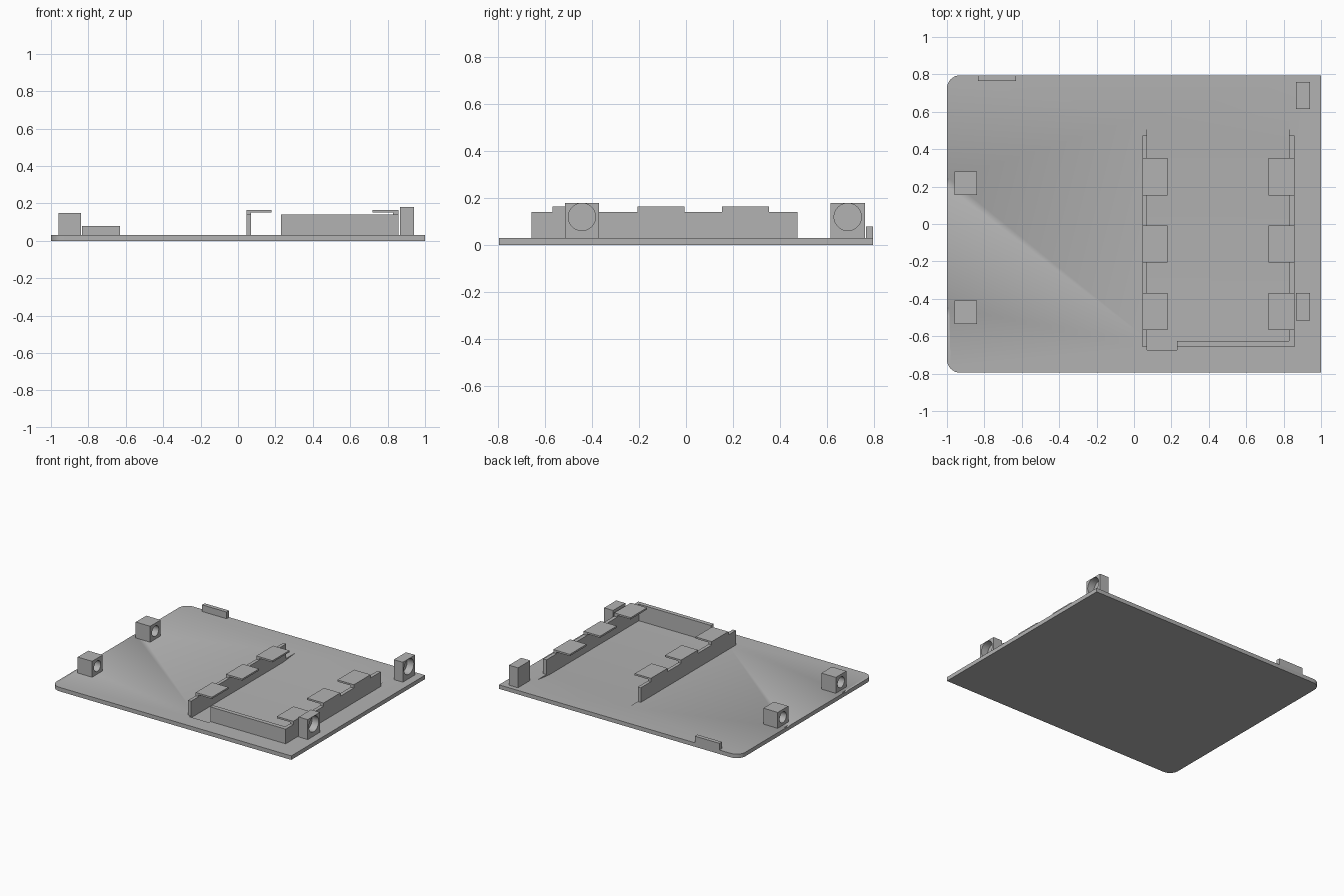
import bpy, bmesh, math

if "Cube" in bpy.data.objects:
    bpy.data.objects.remove(bpy.data.objects["Cube"])

grey = bpy.data.materials.new("plain grey")
grey.diffuse_color = (0.45, 0.45, 0.45, 1)
grey.use_nodes = True
grey.node_tree.nodes["Principled BSDF"].inputs["Base Color"].default_value = grey.diffuse_color


def prism(name, pts, axis, lo, hi):
    """Extrude a 2D outline along x (points are y,z) or z (points are x,y)."""
    put = (lambda p, d: (d, *p)) if axis == "x" else (lambda p, d: (*p, d))
    bm = bmesh.new()
    a = [bm.verts.new(put(p, lo)) for p in pts]
    b = [bm.verts.new(put(p, hi)) for p in pts]
    bm.faces.new(a[::-1])
    bm.faces.new(b)
    for i in range(len(pts)):
        j = (i + 1) % len(pts)
        bm.faces.new((a[i], a[j], b[j], b[i]))
    bmesh.ops.recalc_face_normals(bm, faces=bm.faces)
    me = bpy.data.meshes.new(name)
    bm.to_mesh(me)
    bm.free()
    me.materials.append(grey)
    ob = bpy.data.objects.new(name, me)
    bpy.context.collection.objects.link(ob)
    return ob


def box(name, x0, x1, y0, y1, z0, z1):
    return prism(name, [(x0, y0), (x1, y0), (x1, y1), (x0, y1)], "z", z0, z1)


def disc(y, z, r, n=48):
    return [(y + r * math.cos(2 * math.pi * i / n), z + r * math.sin(2 * math.pi * i / n)) for i in range(n)]


def cut(ob, cutter):
    """Subtract the cutter from the object and discard it."""
    m = ob.modifiers.new("cut", "BOOLEAN")
    m.operation, m.object, m.solver = "DIFFERENCE", cutter, "EXACT"
    cutter.hide_render = True
    bpy.context.view_layer.objects.active = ob
    bpy.ops.object.modifier_apply(modifier=m.name)
    bpy.data.objects.remove(cutter)


def smooth(ob):
    bpy.ops.object.select_all(action="DESELECT")
    ob.select_set(True)
    bpy.context.view_layer.objects.active = ob
    bpy.ops.object.shade_smooth_by_angle(angle=math.radians(30))


T = 0.03   # plate thickness
Y = 0.795  # half depth of the plate
R = 0.07   # corner radius

# Base plate, rounded on the two left corners
outline = [(1, -Y), (1, Y)]
for sy, start in ((1, 90), (-1, 180)):
    for i in range(9):
        t = math.radians(start + 90 * i / 8)
        outline.append((-1 + R + R * math.cos(t), sy * (Y - R) + R * math.sin(t)))
base = prism("base_plate", outline, "z", 0, T)

# Shallow tray recess that ramps up to the surface at the back
cut(base, prism("tray_cutter", [(-0.625, 0.015), (0.44, 0.015), (0.58, T), (0.58, 0.1), (-0.625, 0.1)],
                "x", 0.07, 0.83))
# Recess continuing out through the opening in the front wall
cut(base, box("opening_cutter", 0.07, 0.23, -0.675, -0.60, 0.015, 0.1))

# Left mounting blocks with through holes, and the notches in the plate edge
for label, y in (("front", -0.472), ("back", 0.218)):
    cut(base, prism("notch_cutter", disc(y, 0.09, 0.065), "x", -1.05, -0.988))
    block = box("left_block_" + label, -0.96, -0.84, y - 0.0625, y + 0.0625, T, 0.15)
    cut(block, prism("hole_cutter", disc(y, 0.09, 0.04), "x", -1.2, -0.5))
    smooth(block)
smooth(base)

# Right mounting posts with blind sockets facing outwards
for label, y in (("front", -0.4425), ("back", 0.6875)):
    post = box("right_post_" + label, 0.866, 0.941, y - 0.0725, y + 0.0725, T, 0.18)
    cut(post, prism("socket_cutter", disc(y, 0.12, 0.058), "x", 0.886, 1.2))
    smooth(post)

# Side rails stepped up under each clip, with clips reaching inwards
clips = [(-0.567, -0.37), (-0.207, -0.007), (0.153, 0.353)]
profile = [(-0.657, T), (0.473, T), (0.473, 0.14)]
for y0, y1 in reversed(clips):
    profile += [(y1, 0.14), (y1, 0.165), (y0, 0.165), (y0, 0.14)]
profile.append((-0.657, 0.14))
for side, x0, x1, c0, c1 in (("left", 0.045, 0.07, 0.07, 0.18), ("right", 0.83, 0.857, 0.72, 0.83)):
    prism(side + "_rail", profile, "x", x0, x1)
    for i, (y0, y1) in enumerate(clips):
        box(f"{side}_clip_{i + 1}", c0, c1, y0, y1, 0.152, 0.165)

# Front wall of the tray
box("front_wall", 0.23, 0.83, -0.657, -0.625, T, 0.14)

# Small tab on the back edge
box("back_tab", -0.835, -0.63, 0.765, Y, T, 0.08)
